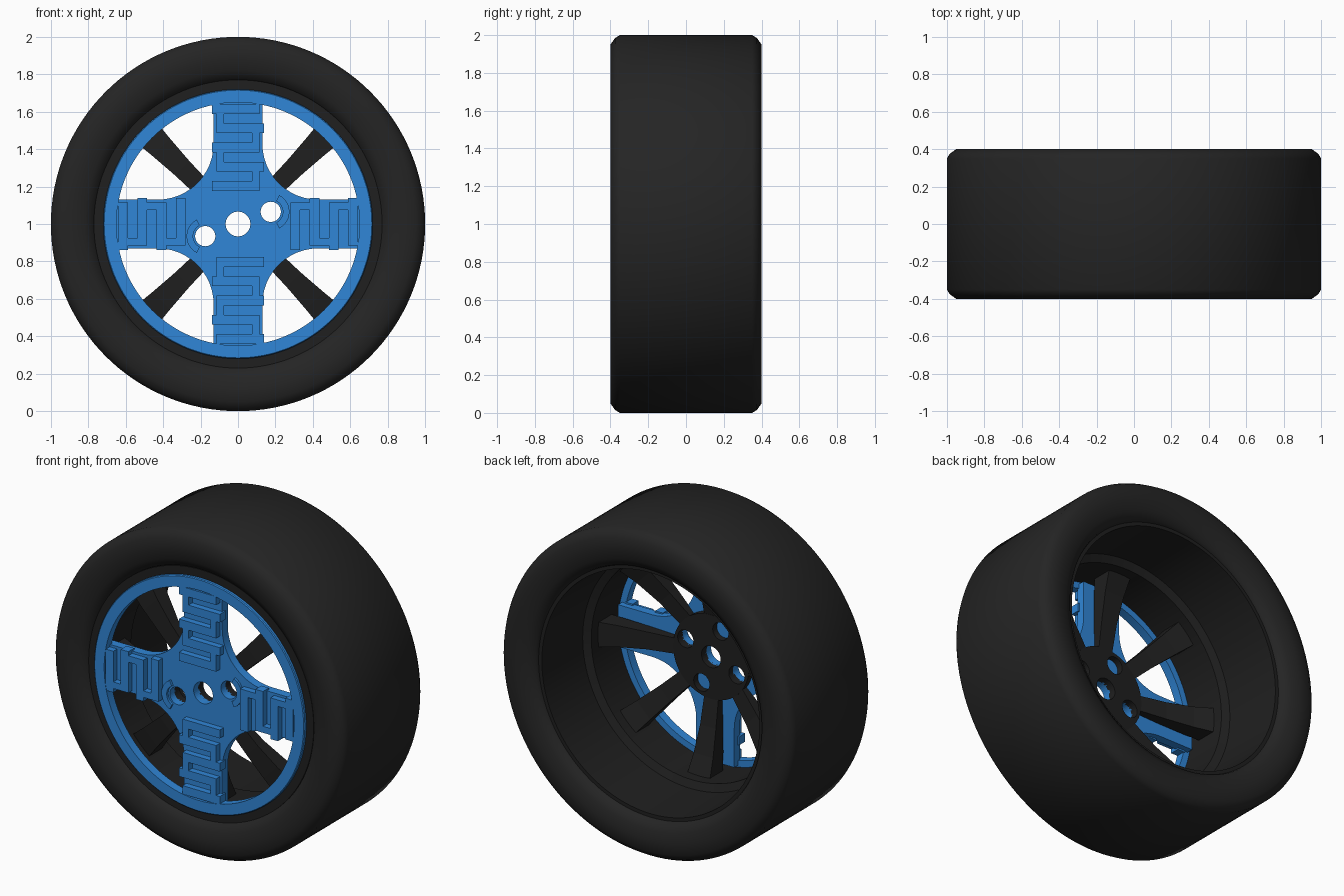
import bpy, bmesh
from math import sin, cos, pi, radians
from mathutils import Matrix, Vector

if "Cube" in bpy.data.objects:
    bpy.data.objects.remove(bpy.data.objects["Cube"])

CENTRE = Vector((0, 0, 1))


def material(name, rgb):
    m = bpy.data.materials.new(name)
    m.diffuse_color = (*rgb, 1)
    m.use_nodes = True
    m.node_tree.nodes["Principled BSDF"].inputs["Base Color"].default_value = m.diffuse_color
    return m


RUBBER = material("rubber", (0.018, 0.018, 0.018))
DARK = material("dark_rim", (0.014, 0.014, 0.014))
BLUE = material("blue", (0.03, 0.24, 0.68))


def finish(bm, name, mat, angle=None):
    bmesh.ops.recalc_face_normals(bm, faces=bm.faces)
    me = bpy.data.meshes.new(name)
    bm.to_mesh(me)
    bm.free()
    me.materials.append(mat)
    ob = bpy.data.objects.new(name, me)
    ob.location = CENTRE
    bpy.context.collection.objects.link(ob)
    bpy.ops.object.select_all(action='DESELECT')
    bpy.context.view_layer.objects.active = ob
    ob.select_set(True)
    if angle:
        bpy.ops.object.shade_smooth_by_angle(angle=radians(angle))
    return ob


def lathe(name, profile, mat, n=128, angle=30):
    """Spin a closed (radius, y) profile around the axle."""
    bm = bmesh.new()
    rings = [[bm.verts.new((r * cos(2 * pi * i / n), y, r * sin(2 * pi * i / n)))
              for r, y in profile] for i in range(n)]
    k = len(profile)
    for i in range(n):
        a, b = rings[i], rings[(i + 1) % n]
        for j in range(k):
            bm.faces.new((a[j], a[(j + 1) % k], b[(j + 1) % k], b[j]))
    return finish(bm, name, mat, angle)


def prism(bm, outline, y0, y1, turn=0):
    """Extrude an (x, z) outline from y0 to y1, turned about the axle."""
    rot = Matrix.Rotation(turn, 3, 'Y')
    lo = [bm.verts.new(rot @ Vector((x, y0, z))) for x, z in outline]
    hi = [bm.verts.new(rot @ Vector((x, y1, z))) for x, z in outline]
    k = len(outline)
    bm.faces.new(lo)
    bm.faces.new(hi[::-1])
    for i in range(k):
        bm.faces.new((lo[i], lo[(i + 1) % k], hi[(i + 1) % k], hi[i]))


def box(bm, x0, x1, z0, z1, y0, y1, turn):
    prism(bm, [(x0, z0), (x1, z0), (x1, z1), (x0, z1)], y0, y1, turn)


def drill(ob, holes):
    """Cut round holes (x, z, radius) parallel to the axle."""
    for x, z, r in holes:
        bpy.ops.mesh.primitive_cylinder_add(vertices=40, radius=r, depth=2,
                                            location=CENTRE + Vector((x, 0, z)),
                                            rotation=(pi / 2, 0, 0))
        cutter = bpy.context.object
        cutter.hide_render = True
        mod = ob.modifiers.new("hole", 'BOOLEAN')
        mod.operation, mod.solver, mod.object = 'DIFFERENCE', 'EXACT', cutter
        bpy.context.view_layer.objects.active = ob
        bpy.ops.object.modifier_apply(modifier=mod.name)
        bpy.data.objects.remove(cutter)


# Tyre with chamfered shoulders and rounded sidewalls
half = [(1.0, -0.35), (0.985, -0.375), (0.95, -0.4), (0.88, -0.4), (0.82, -0.39),
        (0.775, -0.365), (0.765, -0.34)]
lathe("tyre", half[::-1] + [(r, -y) for r, y in half], RUBBER, angle=40)

# Rim barrel: front lip, narrow front section, step, wide back section
lathe("rim_barrel", [(0.71, -0.36), (0.77, -0.36), (0.77, 0.345), (0.745, 0.345),
                     (0.735, -0.04), (0.69, -0.06), (0.69, -0.33)], DARK)

# Eight spokes, deepening and widening towards the barrel
bm = bmesh.new()
for i in range(8):
    rot = Matrix.Rotation(i * pi / 4, 3, 'Y')
    prev = None
    for r, w, y0, y1 in [(0.238, 0.048, -0.29, -0.25), (0.42, 0.054, -0.285, -0.215),
                         (0.58, 0.066, -0.27, -0.17), (0.70, 0.078, -0.25, -0.12)]:
        sec = [bm.verts.new(rot @ Vector(p)) for p in
               [(-w, y0, r), (w, y0, r), (w, y1, r), (-w, y1, r)]]
        if prev:
            for j in range(4):
                bm.faces.new((prev[j], prev[(j + 1) % 4], sec[(j + 1) % 4], sec[j]))
        else:
            bm.faces.new(sec[::-1])
        prev = sec
    bm.faces.new(prev)
finish(bm, "spokes", DARK)

# Hub disc behind the cover, with axle hole and four lug holes
LUG = [(0.175, 0.065), (-0.065, 0.175), (-0.175, -0.065), (0.065, -0.175)]
bm = bmesh.new()
prism(bm, [(0.26 * cos(i * pi / 24), 0.26 * sin(i * pi / 24)) for i in range(48)],
      -0.295, -0.245)
hub = finish(bm, "hub", DARK, 30)
drill(hub, [(0, 0, 0.066)] + [(x, z, 0.054) for x, z in LUG])

# Blue outer ring of the cover
lathe("cover_ring", [(0.65, -0.38), (0.715, -0.38), (0.72, -0.375), (0.72, -0.325),
                     (0.65, -0.325)], BLUE)

# Blue cross with concave fillets between the four arms
W, C, R, TIP = 0.13, 0.43, 0.30, 0.665
quarter = [(TIP, W)] + [(C - R * sin(a), C - R * cos(a))
                        for a in [i * pi / 24 for i in range(13)]] + [(W, TIP)]
outline = []
for i in range(4):
    c, s = cos(i * pi / 2), sin(i * pi / 2)
    outline += [(c * x - s * z, s * x + c * z) for x, z in quarter]
bm = bmesh.new()
prism(bm, outline, -0.34, -0.285)
cross = finish(bm, "cover_cross", BLUE, 30)
drill(cross, [(0, 0, 0.066), (*LUG[0], 0.054), (*LUG[2], 0.054)])

# Raised zigzag ridges along each arm
bm = bmesh.new()
for arm in range(4):
    count = 4 if arm % 2 else 5
    for i in range(count):
        z = 0.615 - 0.103 * i
        turn = arm * pi / 2
        side = 1 if i % 2 else -1
        box(bm, -0.14 if side < 0 else -0.115, 0.115 if side < 0 else 0.14,
            z - 0.026, z + 0.026, -0.378, -0.32, turn)
        if i < count - 1:
            x0, x1 = sorted((side * 0.075, side * 0.115))
            box(bm, x0, x1, z - 0.077, z - 0.026, -0.378, -0.32, turn)
finish(bm, "zigzag_ridges", BLUE)

# Small curved bosses beside the two open lug holes
bm = bmesh.new()
for k in (0, 2):
    x, z = LUG[k]
    s = 1 if x > 0 else -1
    angles = [-1.1 + 2.2 * i / 12 for i in range(13)]
    arc = [(x + s * 0.1 * cos(a), z + 0.1 * sin(a)) for a in angles]
    arc += [(x + s * 0.065 * cos(a), z + 0.065 * sin(a)) for a in angles[::-1]]
    prism(bm, arc, -0.355, -0.33)
finish(bm, "lug_bosses", BLUE, 30)
